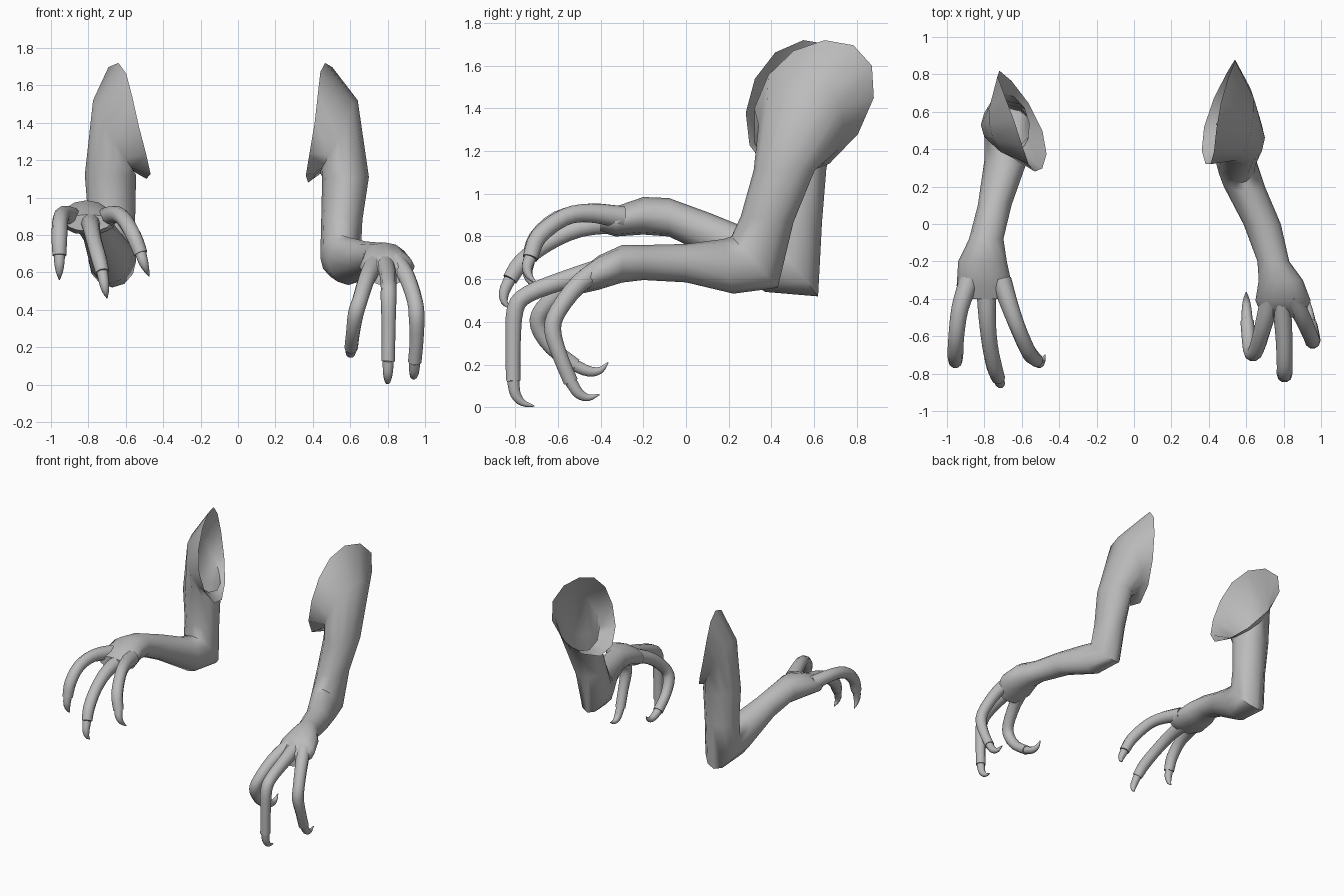
import bpy, bmesh, math
from mathutils import Vector

if "Cube" in bpy.data.objects:
    bpy.data.objects.remove(bpy.data.objects["Cube"])

skin = bpy.data.materials.new("grey_skin")
skin.diffuse_color = (0.5, 0.5, 0.5, 1)
skin.use_nodes = True
skin.node_tree.nodes["Principled BSDF"].inputs["Base Color"].default_value = skin.diffuse_color


def turns(n):
    return [2 * math.pi * k / n for k in range(n)]


def loft(name, rings, cap_start, cap_end, angle):
    """Skin a list of closed loops and shade it smooth."""
    bm = bmesh.new()
    loops = [[bm.verts.new(p) for p in r] for r in rings]
    n = len(loops[0])
    for a, b in zip(loops, loops[1:]):
        for i in range(n):
            j = (i + 1) % n
            bm.faces.new((a[i], a[j], b[j], b[i]))
    if cap_start:
        bm.faces.new(loops[0][::-1])
    if cap_end:
        bm.faces.new(loops[-1])
    bmesh.ops.recalc_face_normals(bm, faces=bm.faces)
    bm.normal_update()
    # an open shell must still face away from the limb centre
    last = loops[-2]
    mid = sum((v.co for v in last), Vector()) / n
    if (last[0].co - mid).dot(last[0].link_faces[0].normal) < 0:
        bmesh.ops.reverse_faces(bm, faces=bm.faces)
    me = bpy.data.meshes.new(name)
    bm.to_mesh(me)
    bm.free()
    me.materials.append(skin)
    ob = bpy.data.objects.new(name, me)
    bpy.context.collection.objects.link(ob)
    bpy.ops.object.select_all(action='DESELECT')
    ob.select_set(True)
    bpy.context.view_layer.objects.active = ob
    bpy.ops.object.shade_smooth_by_angle(angle=math.radians(angle))


def shoulder_ring(outer, inner, front, back):
    """Saddle-shaped loop through four points."""
    o, i, f, b = map(Vector, (outer, inner, front, back))
    c, u, v, w = (o + i + f + b) / 4, (o - i) / 2, (f - b) / 2, (o + i - f - b) / 4
    return [c + u * math.cos(t) + v * math.sin(t) + w * math.cos(2 * t) for t in turns(12)]


def limb_ring(x, y, z, width, depth, pitch):
    """Ellipse whose front side points forward at pitch 0 and up at pitch 90."""
    p = math.radians(pitch)
    side = Vector((math.copysign(width, x), 0, 0))
    front = Vector((0, -math.cos(p), math.sin(p))) * depth
    return [Vector((x, y, z)) + side * math.cos(t) + front * math.sin(t) for t in turns(12)]


def tube(name, pts, radii, sub=3):
    """Smooth tapering tube through the points."""
    P = [Vector((*p, r)) for p, r in zip(pts, radii)]
    P = [2 * P[0] - P[1]] + P + [2 * P[-1] - P[-2]]
    path = []
    for a, b, c, d in zip(P, P[1:], P[2:], P[3:]):
        for t in (s / sub for s in range(sub)):
            path.append(0.5 * (2 * b + (c - a) * t + (2 * a - 5 * b + 4 * c - d) * t * t
                               + (3 * b - a - 3 * c + d) * t ** 3))
    path.append(P[-2])
    rings = []
    for k, p in enumerate(path):
        tan = (path[min(k + 1, len(path) - 1)] - path[max(k - 1, 0)]).to_3d().normalized()
        side = Vector((1, 0, 0))
        side = (side - tan * side.dot(tan)).normalized()
        up = tan.cross(side)
        r = max(p[3], 0.003)
        rings.append([p.to_3d() + r * (side * math.cos(a) + up * math.sin(a)) for a in turns(10)])
    loft(name, rings, True, True, 50)


def digit(name, finger, bend, tip):
    """Finger with a swollen knuckle, then a curved claw growing from its end."""
    tube(name + "_finger", finger, (.055, .046, .042, .042, .037, .036))
    base, bend, tip = Vector(finger[-1]), Vector(bend), Vector(tip)
    curve = [base * (1 - t) ** 2 + bend * 2 * t * (1 - t) + tip * t * t for t in (0, .33, .67, 1)]
    tube(name + "_claw", curve, (.03, .026, .017, .003))


# lowered arm: open shoulder, elbow, forearm, palm
shoulder = [
    shoulder_ring((.465, .65, 1.72), (.375, .52, 1.08), (.41, .32, 1.40), (.54, .88, 1.45)),
    shoulder_ring((.64, .58, 1.52), (.44, .56, 1.13), (.54, .34, 1.32), (.58, .74, 1.30))]
limb = [
    limb_ring(.575, .46, 1.11, .125, .143, 0),
    limb_ring(.555, .38, .88, .11, .124, 7),
    limb_ring(.548, .322, .68, .108, .162, 48),
    limb_ring(.59, .20, .66, .11, .13, 80),
    limb_ring(.685, 0, .675, .10, .09, 90),
    limb_ring(.745, -.20, .678, .085, .082, 90),
    limb_ring(.785, -.30, .672, .118, .088, 90),
    limb_ring(.797, -.41, .63, .148, .08, 90),
    limb_ring(.795, -.50, .585, .105, .055, 90)]
loft("lowered_arm", shoulder + limb, False, True, 60)

# raised arm: open shoulder, elbow, forearm, palm
shoulder = [
    shoulder_ring((-.64, .55, 1.72), (-.49, .50, 1.10), (-.53, .28, 1.38), (-.72, .82, 1.45)),
    shoulder_ring((-.775, .54, 1.52), (-.56, .54, 1.14), (-.66, .36, 1.30), (-.70, .70, 1.30))]
limb = [
    limb_ring(-.682, .53, 1.12, .137, .128, 0),
    limb_ring(-.675, .52, .88, .125, .118, 5),
    limb_ring(-.672, .505, .665, .128, .185, 52),
    limb_ring(-.685, .34, .685, .115, .148, 78),
    limb_ring(-.745, .10, .815, .09, .094, 102),
    limb_ring(-.79, -.08, .89, .092, .09, 90),
    limb_ring(-.81, -.20, .897, .13, .088, 90),
    limb_ring(-.80, -.33, .87, .148, .07, 90),
    limb_ring(-.80, -.40, .865, .12, .045, 90)]
loft("raised_arm", shoulder + limb, False, True, 60)

# fingers and claws of the lowered hand
digit("lowered_middle", [(.78, -.35, .66), (.80, -.57, .595), (.805, -.74, .53),
                         (.805, -.80, .46), (.805, -.81, .30), (.803, -.81, .125)],
      (.80, -.81, .01), (.80, -.71, .005))
digit("lowered_outer", [(.84, -.38, .66), (.90, -.50, .58), (.945, -.60, .45),
                        (.955, -.625, .36), (.955, -.59, .24), (.945, -.54, .12)],
      (.94, -.49, .01), (.935, -.405, .06))
digit("lowered_inner", [(.73, -.40, .64), (.69, -.55, .57), (.655, -.67, .46),
                        (.63, -.69, .38), (.615, -.63, .28), (.605, -.52, .195)],
      (.60, -.41, .13), (.60, -.365, .21))

# fingers and claws of the raised hand
digit("raised_middle", [(-.79, -.32, .87), (-.785, -.50, .84), (-.77, -.65, .77),
                        (-.745, -.77, .68), (-.725, -.825, .60)],
      (-.71, -.885, .50), (-.70, -.825, .463))
digit("raised_outer", [(-.88, -.30, .89), (-.93, -.45, .91), (-.95, -.60, .88),
                       (-.955, -.70, .79), (-.955, -.735, .69)],
      (-.955, -.76, .61), (-.955, -.71, .56))
digit("raised_inner", [(-.71, -.30, .89), (-.66, -.45, .91), (-.615, -.57, .89),
                       (-.56, -.69, .80), (-.52, -.73, .70)],
      (-.50, -.77, .63), (-.475, -.70, .58))
